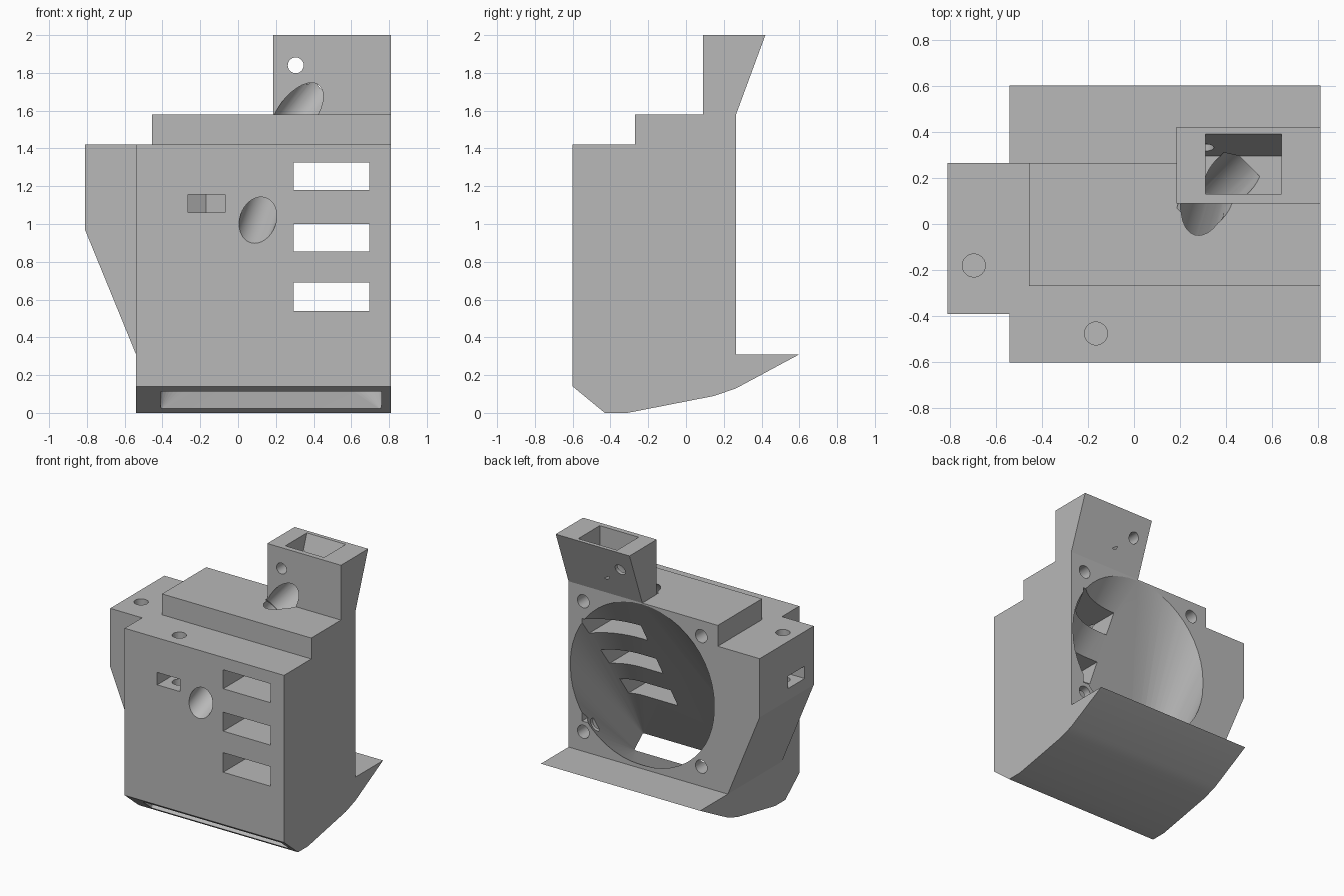
import bpy, bmesh, math
from mathutils import Vector

cube = bpy.data.objects.get("Cube")
if cube:
    bpy.data.objects.remove(cube, do_unlink=True)

grey = bpy.data.materials.new("plain grey")
grey.use_nodes = True
colour = (0.48, 0.48, 0.48, 1)
grey.diffuse_color = colour
grey.node_tree.nodes["Principled BSDF"].inputs["Base Color"].default_value = colour


def finish(name, bm):
    bmesh.ops.recalc_face_normals(bm, faces=bm.faces)
    mesh = bpy.data.meshes.new(name)
    bm.to_mesh(mesh)
    bm.free()
    mesh.materials.append(grey)
    obj = bpy.data.objects.new(name, mesh)
    bpy.context.collection.objects.link(obj)
    return obj


def prism(name, axis, profile, lo, hi):
    """Extrude a 2D profile along an axis; the profile uses the other two axes in order."""
    bm = bmesh.new()
    verts = []
    for p in profile:
        co = list(p)
        co.insert("xyz".index(axis), lo)
        verts.append(bm.verts.new(co))
    face = bm.faces.new(verts)
    out = bmesh.ops.extrude_face_region(bm, geom=[face])
    shift = Vector([hi - lo if a == axis else 0 for a in "xyz"])
    moved = [v for v in out["geom"] if isinstance(v, bmesh.types.BMVert)]
    bmesh.ops.translate(bm, verts=moved, vec=shift)
    return finish(name, bm)


def box(name, x, y, z):
    return prism(name, "z", [(x[0], y[0]), (x[1], y[0]), (x[1], y[1]), (x[0], y[1])], *z)


def rod(name, start, end, radius, sides=32):
    start, end = Vector(start), Vector(end)
    bm = bmesh.new()
    bmesh.ops.create_cone(bm, cap_ends=True, segments=sides, radius1=radius,
                          radius2=radius, depth=(end - start).length)
    turn = (end - start).to_track_quat("Z", "Y").to_matrix().to_4x4()
    bm.transform(turn)
    bmesh.ops.translate(bm, verts=bm.verts, vec=(start + end) / 2)
    return finish(name, bm)


def combine(target, tool, operation):
    mod = target.modifiers.new(operation.lower(), "BOOLEAN")
    mod.operation = operation
    mod.solver = "EXACT"
    mod.object = tool
    bpy.context.view_layer.objects.active = target
    bpy.ops.object.modifier_apply(modifier=mod.name)
    bpy.data.objects.remove(tool, do_unlink=True)


BACK = 0.265

# Main housing with chamfered nose and rear lip
body = prism("fan_duct_housing", "x", [
    (-0.6, 0.14), (-0.43, 0), (-0.31, 0), (0.15, 0.09), (BACK, 0.13), (0.6, 0.31),
    (BACK, 0.31), (BACK, 1.42), (-0.6, 1.42)], -0.54, 0.81)

# Raised top step, side bracket and tower
solids = [
    box("top_step", (-0.455, 0.81), (-0.27, BACK), (1.35, 1.58)),
    prism("side_bracket", "y", [(-0.81, 1.42), (-0.81, 0.97), (-0.54, 0.31),
                                (-0.5, 0.31), (-0.5, 1.42)], -0.39, BACK),
    prism("tower", "x", [(0.09, 1.5), (BACK, 1.5), (BACK, 1.58),
                         (0.42, 2), (0.09, 2)], 0.185, 0.81),
]
for part in solids:
    combine(body, part, "UNION")

# Air passage: round fan opening narrowing to the slanted outlet slot
FAN_X, FAN_Z, FAN_R = 0.185, 0.96, 0.61
bm = bmesh.new()
for y in (BACK, 0.29):
    for i in range(48):
        a = math.tau * i / 48
        bm.verts.new((FAN_X + FAN_R * math.cos(a), y, FAN_Z + FAN_R * math.sin(a)))
for x in (-0.41, 0.76):
    for y, z in ((-0.466, 0.03), (-0.564, 0.11)):
        for out in (0, 0.02):
            bm.verts.new((x, y - 0.64 * out, z - 0.77 * out))
hull = bmesh.ops.convex_hull(bm, input=bm.verts)
spare = {g for g in hull["geom_interior"] if isinstance(g, bmesh.types.BMVert)}
bmesh.ops.delete(bm, geom=list(spare), context="VERTS")
cuts = [finish("air_passage", bm)]

# Front windows running through to the rear
for low, high in ((0.54, 0.69), (0.855, 1.0), (1.18, 1.325)):
    cuts.append(box("window", (0.295, 0.695), (-0.7, 0.35), (low, high)))

# Fan screw holes
for sx in (-0.5, 0.5):
    for sz in (-0.5, 0.5):
        x, z = FAN_X + sx, FAN_Z + sz
        cuts.append(rod("fan_screw_hole", (x, 0.08, z), (x, 0.35, z), 0.05, 24))

# Mounting screw holes and their nut slots
for x, y in ((-0.165, -0.475), (-0.695, -0.18)):
    cuts.append(rod("mount_hole", (x, y, 1.0), (x, y, 1.5), 0.05, 24))
cuts.append(prism("front_nut_slot", "z", [
    (-0.265, -0.65), (-0.07, -0.65), (-0.07, -0.42), (-0.17, -0.365), (-0.265, -0.42)],
    1.06, 1.155))
cuts.append(prism("side_nut_slot", "z", [
    (-0.86, -0.28), (-0.86, -0.08), (-0.64, -0.08), (-0.585, -0.18), (-0.64, -0.28)],
    1.06, 1.155))

# Tower pocket with a sloping rear wall, and its cross hole
cuts.append(prism("tower_pocket", "x", [
    (0.13, 1.74), (0.295, 1.74), (0.39, 2.0), (0.41, 2.05), (0.13, 2.05)], 0.31, 0.64))
cuts.append(rod("tower_hole", (0.305, 0, 1.84), (0.305, 0.5, 1.84), 0.042, 24))

# Cable channel from the tower pocket down to the front
cuts.append(rod("upper_channel", (0.46, 0.24, 1.78), (0.27, 0.05, 1.53), 0.1))
cuts.append(rod("lower_channel", (0.3, 0.08, 1.56), (0.085, -0.67, 0.965), 0.096))

for cutter in cuts:
    combine(body, cutter, "DIFFERENCE")

bpy.ops.object.select_all(action="DESELECT")
body.select_set(True)
bpy.context.view_layer.objects.active = body
bpy.ops.object.shade_smooth_by_angle(angle=math.radians(20))
